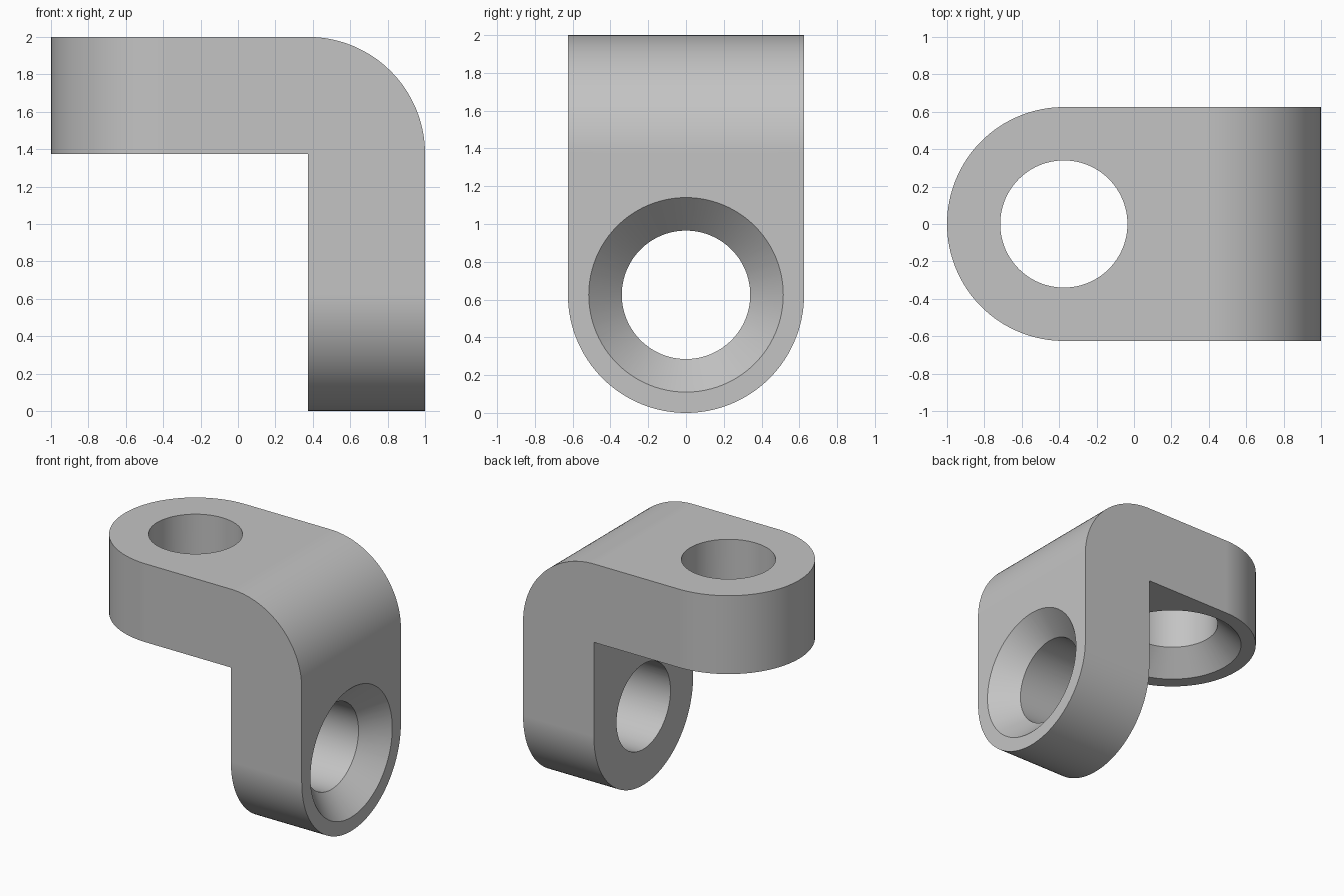
import bpy, bmesh
from math import sin, cos, pi
from mathutils import Matrix

cube = bpy.data.objects.get("Cube")
if cube:
    bpy.data.objects.remove(cube)

R = 0.625            # half width, thickness and bend radius
HOLE, SINK = 0.34, 0.515
INNER = 1 - R        # inner face of both arms, measured from the centre

grey = bpy.data.materials.new("plain grey")
grey.use_nodes = True
colour = (0.55, 0.55, 0.55, 1)
grey.diffuse_color = colour
grey.node_tree.nodes["Principled BSDF"].inputs["Base Color"].default_value = colour


def make_object(name, bm):
    bmesh.ops.recalc_face_normals(bm, faces=bm.faces)
    mesh = bpy.data.meshes.new(name)
    bm.to_mesh(mesh)
    bm.free()
    mesh.materials.append(grey)
    obj = bpy.data.objects.new(name, mesh)
    bpy.context.collection.objects.link(obj)
    return obj


def elbow_profile(reach):
    """L-shaped outline with a rounded outer corner; reach lengthens both tips."""
    bend = [(INNER + R * sin(pi / 2 * i / 32), 1 + INNER + R * cos(pi / 2 * i / 32))
            for i in range(33)]
    return ([(-INNER - reach, 1 + INNER), (-INNER - reach, 2)] + bend
            + [(1, R - reach), (INNER, R - reach), (INNER, 1 + INNER)])


def loft(name, rings):
    """Skin a row of matching closed rings and cap both ends."""
    bm = bmesh.new()
    loops = [[bm.verts.new(p) for p in ring] for ring in rings]
    for a, b in zip(loops, loops[1:]):
        for i in range(len(a)):
            bm.faces.new((a[i - 1], a[i], b[i], b[i - 1]))
    bm.faces.new(loops[0])
    bm.faces.new(loops[-1])
    return make_object(name, bm)


# Bracket body: slices across the width, tips following a half circle
slices = []
for i in range(65):
    t = pi * i / 64 - pi / 2
    slices.append([(x, R * sin(t), z) for x, z in elbow_profile(R * cos(t))])
bracket = loft("bracket", slices)


# Countersunk hole cutter: bore along +z, flaring at 45 degrees past the face at z = 0
def hole_cutter(name, matrix):
    steps = [(SINK + 0.1, -0.1), (HOLE, SINK - HOLE), (HOLE, R + 0.1)]
    rings = [[matrix @ Matrix.Translation((r * cos(2 * pi * i / 96), r * sin(2 * pi * i / 96), z)).to_translation()
              for i in range(96)] for r, z in steps]
    cutter = loft(name, rings)
    cutter.hide_render = True
    return cutter


cutters = [
    hole_cutter("upper_hole_cutter", Matrix.Translation((-INNER, 0, 1 + INNER))),
    hole_cutter("lower_hole_cutter",
                Matrix.Translation((1, 0, R)) @ Matrix.Rotation(-pi / 2, 4, 'Y')),
]

bpy.ops.object.select_all(action='DESELECT')
bpy.context.view_layer.objects.active = bracket
bracket.select_set(True)
for cutter in cutters:
    cut = bracket.modifiers.new("hole", 'BOOLEAN')
    cut.operation = 'DIFFERENCE'
    cut.solver = 'EXACT'
    cut.object = cutter
    bpy.ops.object.modifier_apply(modifier=cut.name)
    bpy.data.objects.remove(cutter)

# Smooth curves, crisp edges
bpy.ops.object.shade_smooth_by_angle(angle=pi / 6)
normals = bracket.modifiers.new("even shading", 'WEIGHTED_NORMAL')
normals.keep_sharp = True
